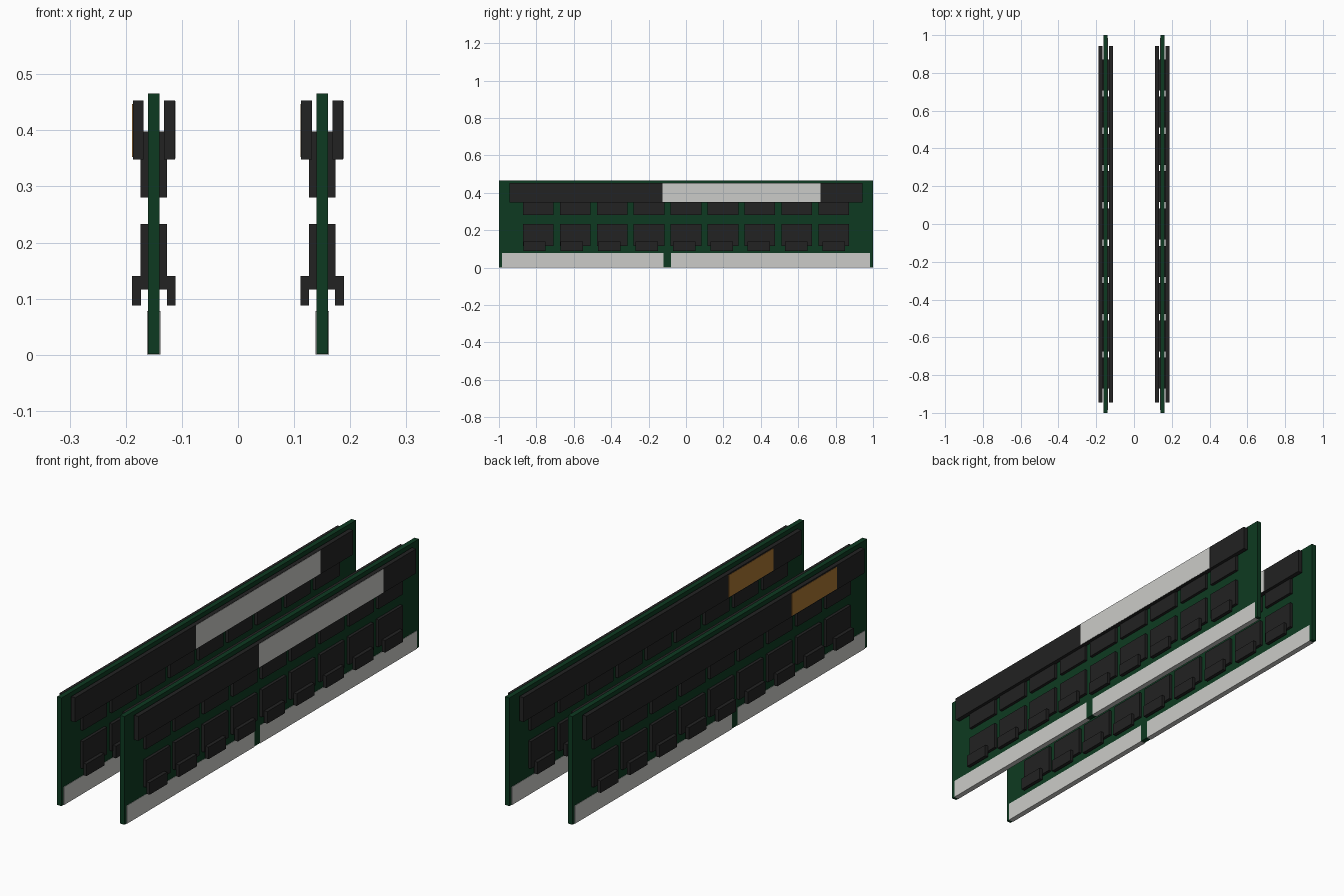
import bpy
import bmesh

cube = bpy.data.objects.get("Cube")
if cube:
    bpy.data.objects.remove(cube, do_unlink=True)


def material(name, colour):
    mat = bpy.data.materials.new(name)
    mat.use_nodes = True
    rgba = (*colour, 1.0)
    mat.diffuse_color = rgba
    mat.node_tree.nodes["Principled BSDF"].inputs["Base Color"].default_value = rgba
    return mat


GREEN = material("board green", (0.004, 0.042, 0.015))
BLACK = material("chip black", (0.016, 0.016, 0.016))
SILVER = material("contact silver", (0.6, 0.6, 0.58))
AMBER = material("label amber", (0.4, 0.18, 0.033))


def boxes(name, mat, spans):
    """One object of boxes, each given as (x0, x1), (y0, y1), (z0, z1)."""
    bm = bmesh.new()
    for span in spans:
        verts = bmesh.ops.create_cube(bm, size=1)["verts"]
        for v in verts:
            for axis, (low, high) in enumerate(span):
                v.co[axis] = high if v.co[axis] > 0 else low
    mesh = bpy.data.meshes.new(name)
    bm.to_mesh(mesh)
    bm.free()
    mesh.materials.append(mat)
    obj = bpy.data.objects.new(name, mesh)
    bpy.context.collection.objects.link(obj)
    return obj


def around(centre, width):
    return centre - width / 2, centre + width / 2


def both_sides(x, near, far):
    """Matching thickness ranges on the left and right of a board."""
    return [(x + near, x + far), (x - far, x - near)]


chip_rows = [around(-0.79 + 0.1975 * i, 0.164) for i in range(9)]
block_rows = [around(-0.81 + 0.2 * i, 0.12) for i in range(9)]

for side, x in (("left", 0.15), ("right", -0.15)):
    # Circuit board
    boxes(f"{side}_board", GREEN, [(around(x, 0.021), (-1, 1), (0.001, 0.466))])

    # Contact strips, with a gap near the middle
    boxes(f"{side}_contacts", SILVER,
          [(around(x, 0.0235), y, (0, 0.078))
           for y in ((-0.985, -0.12), (-0.08, 0.985))])

    # Two rows of memory chips on each face
    boxes(f"{side}_chips", BLACK,
          [(thick, y, z) for thick in both_sides(x, 0.01, 0.0235)
           for y in chip_rows for z in ((0.28, 0.398), (0.116, 0.233))])

    # Small blocks over the foot of each lower chip
    boxes(f"{side}_small_blocks", BLACK,
          [(thick, y, (0.088, 0.14)) for thick in both_sides(x, 0.0233, 0.039)
           for y in block_rows])

    # Long cover bars resting on the upper chips
    boxes(f"{side}_cover_bars", BLACK,
          [(thick, (-0.945, 0.943), (0.348, 0.453))
           for thick in both_sides(x, 0.018, 0.0375)])

    # Thin labels on the cover bars
    boxes(f"{side}_silver_label", SILVER,
          [((x + 0.037, x + 0.0385), (-0.125, 0.72), (0.35, 0.452))])
    boxes(f"{side}_amber_label", AMBER,
          [((x - 0.0385, x - 0.037), (-0.755, -0.45), (0.352, 0.447))])
